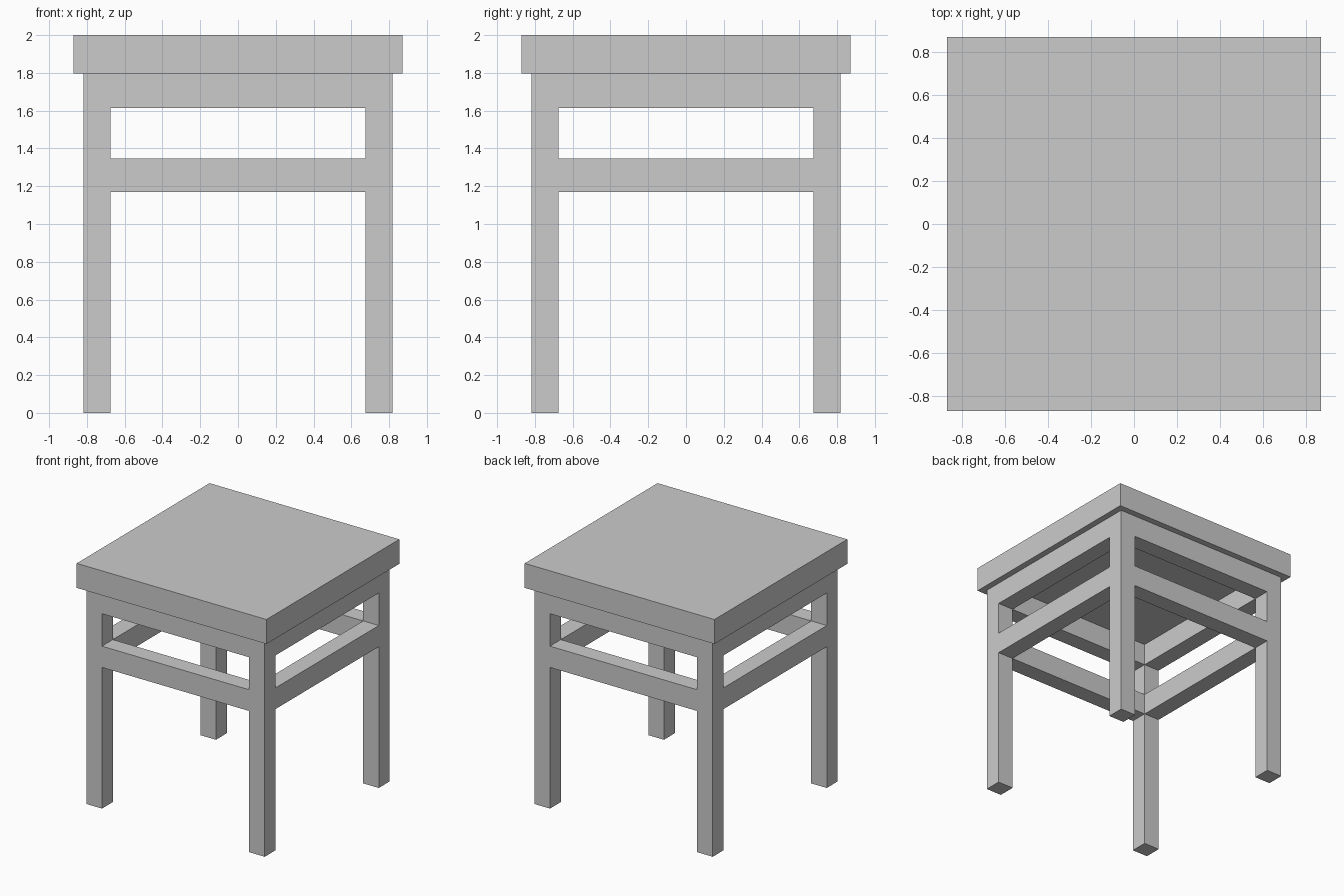
import bpy

if "Cube" in bpy.data.objects:
    bpy.data.objects.remove(bpy.data.objects["Cube"])

OUT, INN = 0.818, 0.675          # outer and inner faces of the frame
MID, THICK = (OUT + INN) / 2, OUT - INN
SEAT_Z = 1.797


def box(name, center, size):
    bpy.ops.mesh.primitive_cube_add(size=1, location=center)
    ob = bpy.context.object
    ob.name = name
    ob.scale = size
    bpy.ops.object.transform_apply(location=False, rotation=False, scale=True)
    return ob


# Seat slab
box("seat", (0, 0, (SEAT_Z + 2) / 2), (1.74, 1.74, 2 - SEAT_Z))

# Four square legs
for sy, fb in ((-1, "front"), (1, "back")):
    for sx, lr in ((-1, "left"), (1, "right")):
        box(f"{fb}_{lr}_leg", (sx * MID, sy * MID, SEAT_Z / 2), (THICK, THICK, SEAT_Z))

# Aprons under the seat and stretchers below, flush with the legs
for part, z0, z1 in (("apron", 1.615, SEAT_Z), ("stretcher", 1.17, 1.346)):
    z, h = (z0 + z1) / 2, z1 - z0
    for s, fb, lr in ((-1, "front", "left"), (1, "back", "right")):
        box(f"{fb}_{part}", (0, s * MID, z), (2 * INN, THICK, h))
        box(f"{lr}_{part}", (s * MID, 0, z), (THICK, 2 * INN, h))
